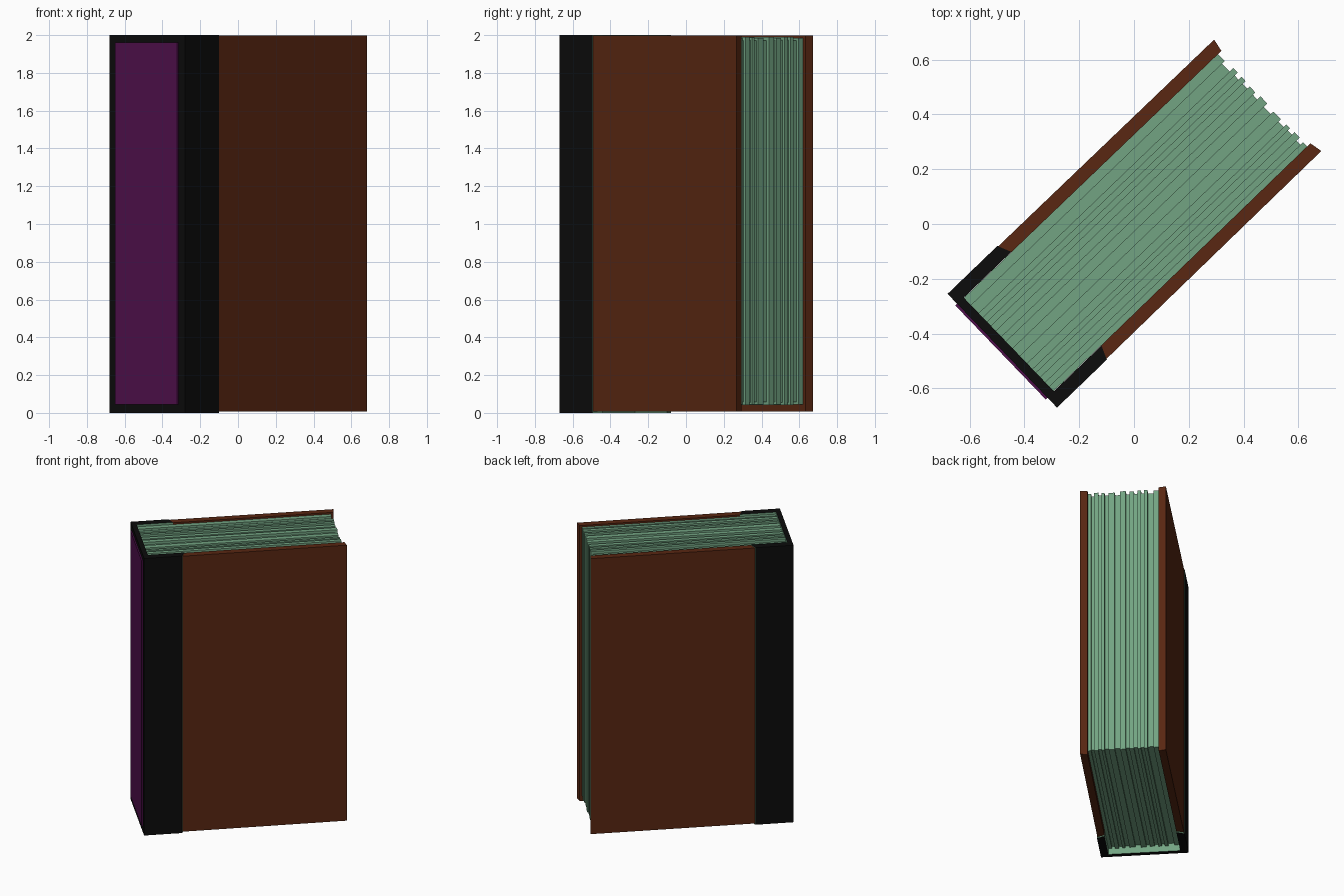
import bpy
import bmesh
import math
import random
from mathutils import Matrix

random.seed(4)
if "Cube" in bpy.data.objects:
    bpy.data.objects.remove(bpy.data.objects["Cube"], do_unlink=True)

# The book is laid out along x (spine at -x), then turned about z
TURN = Matrix.Rotation(math.radians(43.9), 4, 'Z')


def material(name, rgb):
    mat = bpy.data.materials.new(name)
    mat.use_nodes = True
    colour = (*rgb, 1)
    mat.diffuse_color = colour
    mat.node_tree.nodes["Principled BSDF"].inputs["Base Color"].default_value = colour
    return mat


BROWN = material("brown cover", (0.10, 0.02, 0.006))
BLACK = material("black binding", (0.0035, 0.0035, 0.0035))
GREEN = material("green paper", (0.17, 0.37, 0.225))
PURPLE = material("purple label", (0.08, 0.005, 0.073))


def prism(bm, outline, low, high):
    """Extrude a plan outline from low to high."""
    bottom = bm.faces.new([bm.verts.new((x, y, low)) for x, y in outline])
    result = bmesh.ops.extrude_face_region(bm, geom=[bottom], use_keep_orig=True)
    for v in result["geom"]:
        if isinstance(v, bmesh.types.BMVert):
            v.co.z = high


def box(bm, x0, x1, y0, y1, z0, z1):
    prism(bm, [(x0, y0), (x1, y0), (x1, y1), (x0, y1)], z0, z1)


def finish(name, bm, materials, rule=None):
    bmesh.ops.recalc_face_normals(bm, faces=bm.faces)
    if rule:
        for face in bm.faces:
            face.material_index = rule(face)
    bm.transform(TURN)
    mesh = bpy.data.meshes.new(name)
    bm.to_mesh(mesh)
    bm.free()
    for mat in materials:
        mesh.materials.append(mat)
    obj = bpy.data.objects.new(name, mesh)
    bpy.context.collection.objects.link(obj)
    return obj


# Boards, with slanted ends
for name, side in (("front_cover", -1), ("back_cover", 1)):
    bm = bmesh.new()
    outline = [(-0.415, 0.285), (0.677, 0.282), (0.668, 0.234), (-0.393, 0.236)]
    prism(bm, [(x, side * y) for x, y in outline], 0.008, 1.997)
    finish(name, bm, [BROWN])

# Binding wrapped around the spine, lined with paper colour inside
half = [(-0.667, 0.288), (-0.415, 0.288), (-0.393, 0.237), (-0.634, 0.237)]
bm = bmesh.new()
prism(bm, half + [(x, -y) for x, y in reversed(half)], 0, 2)


def lining(face):
    c, n = face.calc_center_median(), face.normal
    return int(abs(n.z) < 0.5 and (n.x > 0.5 or n.y * c.y < -0.01))


finish("spine_binding", bm, [BLACK, GREEN], lining)

# Label panel on the spine
bm = bmesh.new()
box(bm, -0.676, -0.667, -0.238, 0.238, 0.045, 1.962)
finish("spine_label", bm, [PURPLE])

# Page bundles of uneven width and length
count = 17
cuts = [-0.236]
widths = [random.uniform(0.6, 1.4) for _ in range(count)]
for w in widths:
    cuts.append(cuts[-1] + 0.472 * w / sum(widths))
bm = bmesh.new()
for i in range(count):
    inset = (0.013 if i % 2 else 0) + random.uniform(0, 0.006)
    box(bm, -0.634, 0.656 - inset, cuts[i], cuts[i + 1], 0.04 + inset, 1.99 - inset)
finish("pages", bm, [GREEN])
